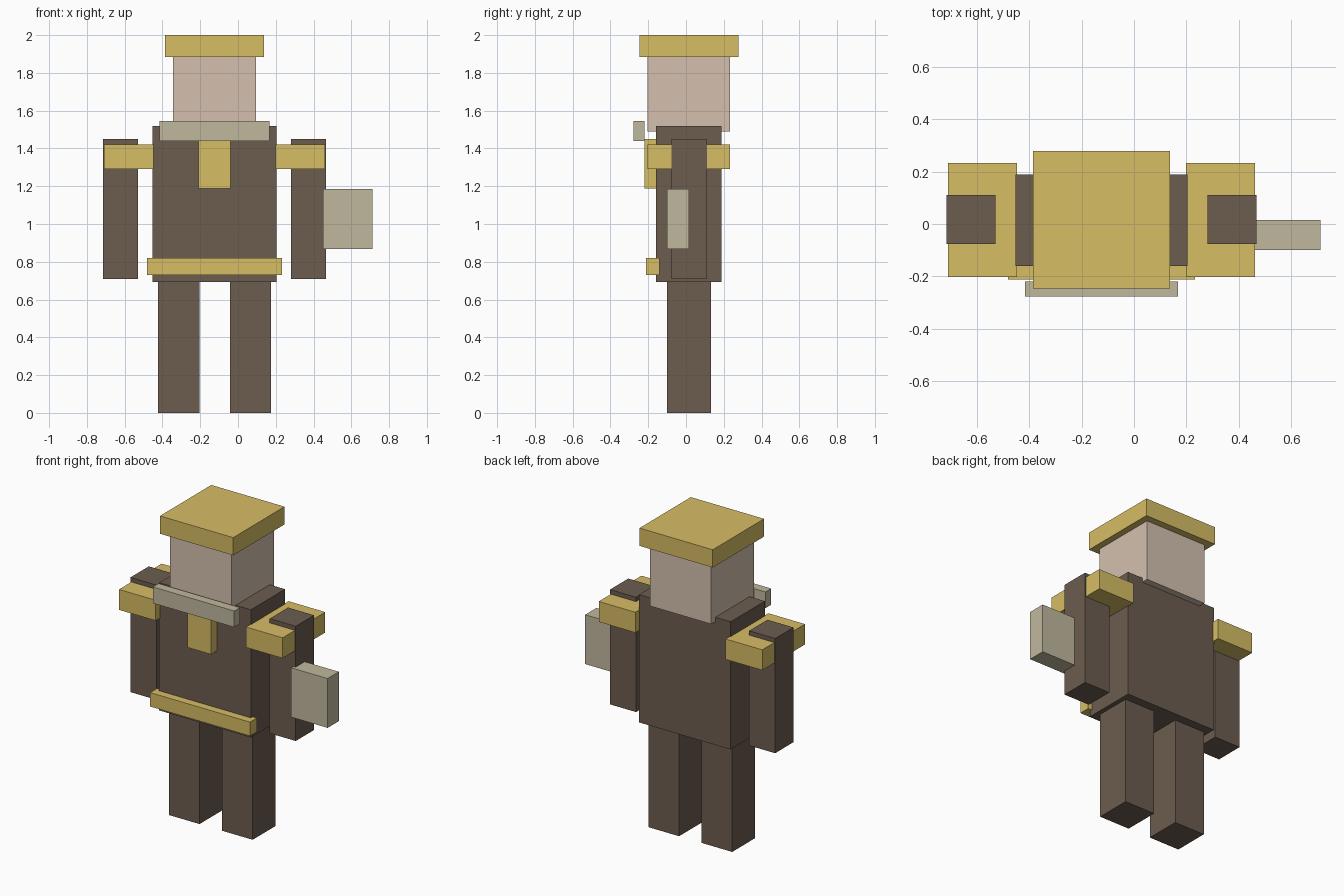
import bpy

if "Cube" in bpy.data.objects:
    bpy.data.objects.remove(bpy.data.objects["Cube"])

CX = -0.124  # centre line of the body


def material(name, r, g, b):
    m = bpy.data.materials.new(name)
    m.diffuse_color = (r, g, b, 1)
    m.use_nodes = True
    m.node_tree.nodes["Principled BSDF"].inputs["Base Color"].default_value = m.diffuse_color
    return m


BROWN = material("brown", 0.15, 0.11, 0.08)
GOLD = material("gold", 0.68, 0.51, 0.13)
SKIN = material("skin", 0.66, 0.53, 0.43)
STONE = material("stone", 0.53, 0.48, 0.34)


def box(name, mat, x, y, z):
    """Box from (min, max) ranges on each axis."""
    ranges = (x, y, z)
    bpy.ops.mesh.primitive_cube_add(size=1, location=[(a + b) / 2 for a, b in ranges])
    ob = bpy.context.object
    ob.name = name
    ob.scale = [b - a for a, b in ranges]
    bpy.ops.object.transform_apply(location=False, rotation=False, scale=True)
    ob.data.materials.append(mat)
    return ob


def centred(half):
    return (CX - half, CX + half)


# Torso, head and hat
box("torso", BROWN, centred(0.328), (-0.16, 0.189), (0.692, 1.518))
box("head", SKIN, centred(0.219), (-0.203, 0.232), (1.49, 1.90))
box("hat", GOLD, centred(0.262), (-0.246, 0.278), (1.885, 2.0))

# Trim on the front of the torso
box("collar", STONE, centred(0.291), (-0.277, -0.219), (1.44, 1.545))
box("chest_plate", GOLD, centred(0.085), (-0.219, -0.157), (1.187, 1.45))
box("belt", GOLD, centred(0.357), (-0.211, -0.14), (0.729, 0.819))

# Paired limbs and shoulder pads
for label, s in (("left", -1), ("right", 1)):
    def side(near, far):
        return tuple(sorted((CX + s * near, CX + s * far)))
    box(label + "_leg", BROWN, side(0.081, 0.299), (-0.10, 0.132), (0, 0.70))
    box(label + "_arm", BROWN, side(0.405, 0.591), (-0.077, 0.110), (0.708, 1.45))
    box(label + "_shoulder_pad", GOLD, side(0.323, 0.585), (-0.203, 0.233), (1.29, 1.422))

# Block held at the side
box("held_block", STONE, (0.45, 0.711), (-0.10, 0.015), (0.867, 1.186))
